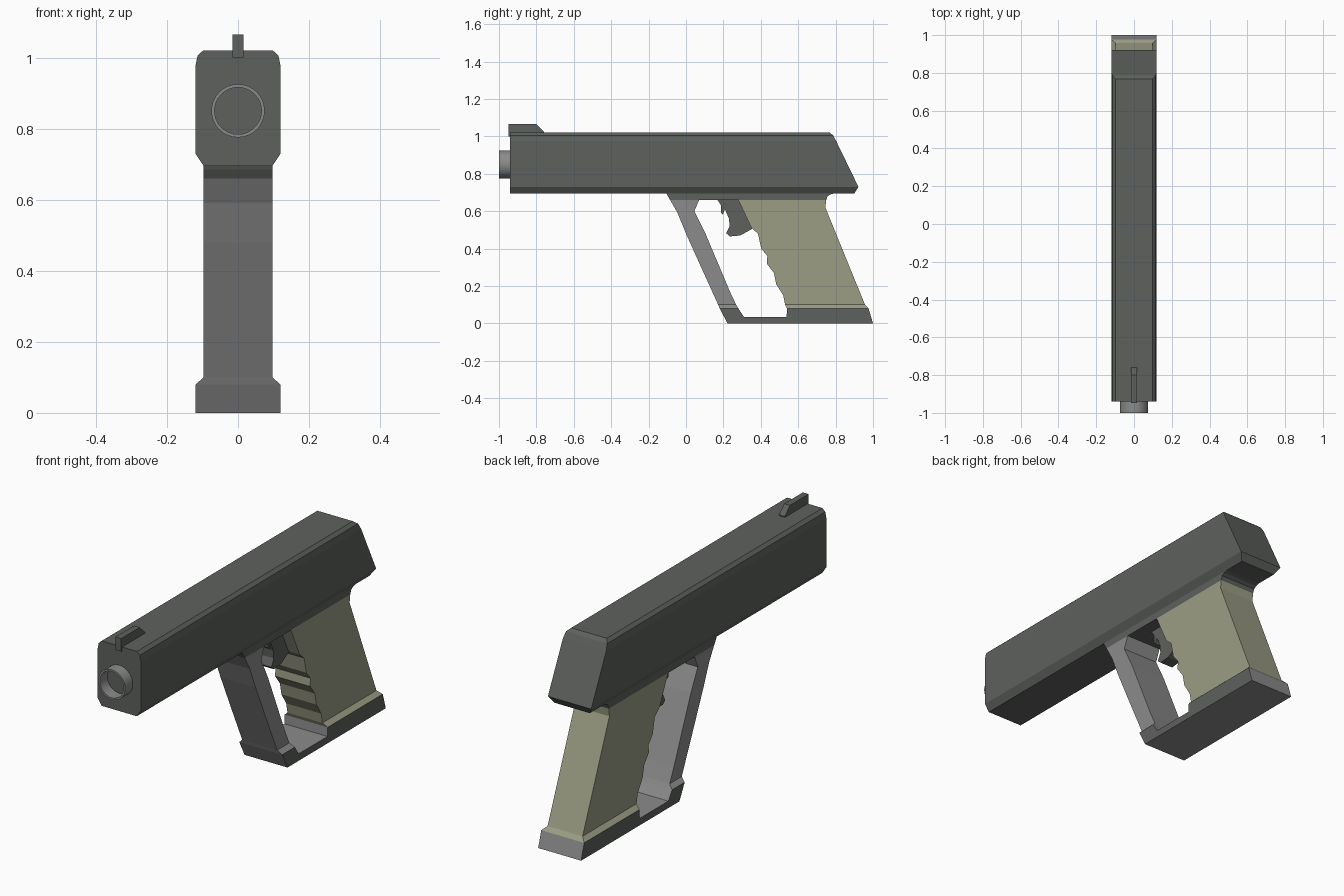
import bpy, bmesh, math

if "Cube" in bpy.data.objects:
    bpy.data.objects.remove(bpy.data.objects["Cube"], do_unlink=True)


def material(name, r, g, b):
    m = bpy.data.materials.new(name)
    m.use_nodes = True
    m.diffuse_color = (r, g, b, 1)
    m.node_tree.nodes["Principled BSDF"].inputs["Base Color"].default_value = (r, g, b, 1)
    return m


slate = material("dark slate", 0.11, 0.12, 0.11)
grey = material("mid grey", 0.26, 0.26, 0.26)
olive = material("olive", 0.33, 0.34, 0.235)


def finish(name, bm, *mats):
    bmesh.ops.recalc_face_normals(bm, faces=bm.faces)
    me = bpy.data.meshes.new(name)
    bm.to_mesh(me)
    bm.free()
    ob = bpy.data.objects.new(name, me)
    bpy.context.collection.objects.link(ob)
    for m in mats:
        me.materials.append(m)
    return ob


def prism(name, half, profile, *mats):
    """Side profile of (y, z) points, extruded across x."""
    bm = bmesh.new()
    left = [bm.verts.new((half, y, z)) for y, z in profile]
    right = [bm.verts.new((-half, y, z)) for y, z in profile]
    bm.faces.new(left)
    bm.faces.new(right[::-1])
    for i in range(len(profile)):
        bm.faces.new((left[i - 1], left[i], right[i], right[i - 1]))
    return finish(name, bm, *mats)


def loft(name, levels, mat):
    """Stack of rectangles given as (z, half width, front y, back y)."""
    bm = bmesh.new()
    rings = [[bm.verts.new(c) for c in ((-w, a, z), (w, a, z), (w, b, z), (-w, b, z))]
             for z, w, a, b in levels]
    bm.faces.new(rings[0])
    bm.faces.new(rings[-1])
    for lo, hi in zip(rings, rings[1:]):
        for i in range(4):
            bm.faces.new((lo[i - 1], lo[i], hi[i], hi[i - 1]))
    return finish(name, bm, mat)


# Slide with chamfered edges and raked rear
FRONT = -0.94
loft("slide", [(0.695, 0.097, FRONT, 0.90), (0.73, 0.12, FRONT, 0.922),
               (0.975, 0.12, FRONT, 0.803), (1.005, 0.114, FRONT, 0.787),
               (1.02, 0.098, FRONT, 0.768)], slate)

# Front sight
prism("front_sight", 0.016, [(-0.948, 1.0), (-0.948, 1.065), (-0.8, 1.065), (-0.76, 1.025),
                             (-0.76, 1.0)], slate)

# Hollow barrel tip
bm = bmesh.new()
SIDES = 32
rings = []
for r, y in ((0.075, FRONT), (0.075, -1), (0.066, -1), (0.066, FRONT)):
    angles = [math.tau * i / SIDES for i in range(SIDES)]
    rings.append([bm.verts.new((r * math.cos(t), y, 0.85 + r * math.sin(t))) for t in angles])
for k in range(4):
    for i in range(SIDES):
        bm.faces.new((rings[k - 1][i - 1], rings[k - 1][i], rings[k][i], rings[k][i - 1]))
barrel = finish("barrel", bm, grey)
bpy.ops.object.select_all(action="DESELECT")
barrel.select_set(True)
bpy.context.view_layer.objects.active = barrel
bpy.ops.object.shade_smooth_by_angle(angle=math.radians(40))

# Frame strip under the slide
BODY = 0.097
prism("frame", BODY, [(-0.11, 0.71), (-0.1, 0.685), (-0.085, 0.66), (0.75, 0.66), (0.757, 0.68),
                      (0.772, 0.69), (0.8, 0.697), (0.8, 0.71)], slate)

# Grip with finger grooves
prism("grip", BODY, [(0.28, 0.66), (0.35, 0.51), (0.385, 0.48), (0.402, 0.4), (0.435, 0.36),
                     (0.432, 0.32), (0.47, 0.27), (0.482, 0.21), (0.52, 0.15), (0.53, 0.1),
                     (0.957, 0.1), (0.745, 0.62), (0.75, 0.66)], olive)

# Front guard leg
prism("front_guard", BODY, [(-0.085, 0.66), (-0.045, 0.59), (0.0, 0.48), (0.09, 0.28), (0.172, 0.1),
                            (0.268, 0.1), (0.235, 0.17), (0.1, 0.49), (0.045, 0.6), (0.07, 0.66)], grey)

# Flared collars down to the base
WIDE = 0.119
loft("grip_collar", [(0.08, WIDE, 0.54, 0.976), (0.1, BODY, 0.53, 0.957)], olive)
loft("guard_collar", [(0.08, WIDE, 0.18, 0.28), (0.1, BODY, 0.172, 0.268)], grey)

# Base plate, slate on its two sides
base = prism("base", WIDE, [(0.222, 0), (0.18, 0.08), (0.28, 0.08), (0.31, 0.035), (0.538, 0.035),
                            (0.54, 0.08), (0.976, 0.08), (1.0, 0)], grey, slate)
for face in base.data.polygons:
    face.material_index = int(abs(face.normal.x) > 0.5)

# Trigger
prism("trigger", 0.035, [(0.165, 0.665), (0.188, 0.63), (0.188, 0.59), (0.197, 0.583), (0.208, 0.61),
                         (0.23, 0.56), (0.233, 0.52), (0.215, 0.482), (0.235, 0.465), (0.29, 0.47),
                         (0.353, 0.505), (0.36, 0.52), (0.3, 0.665)], slate)
